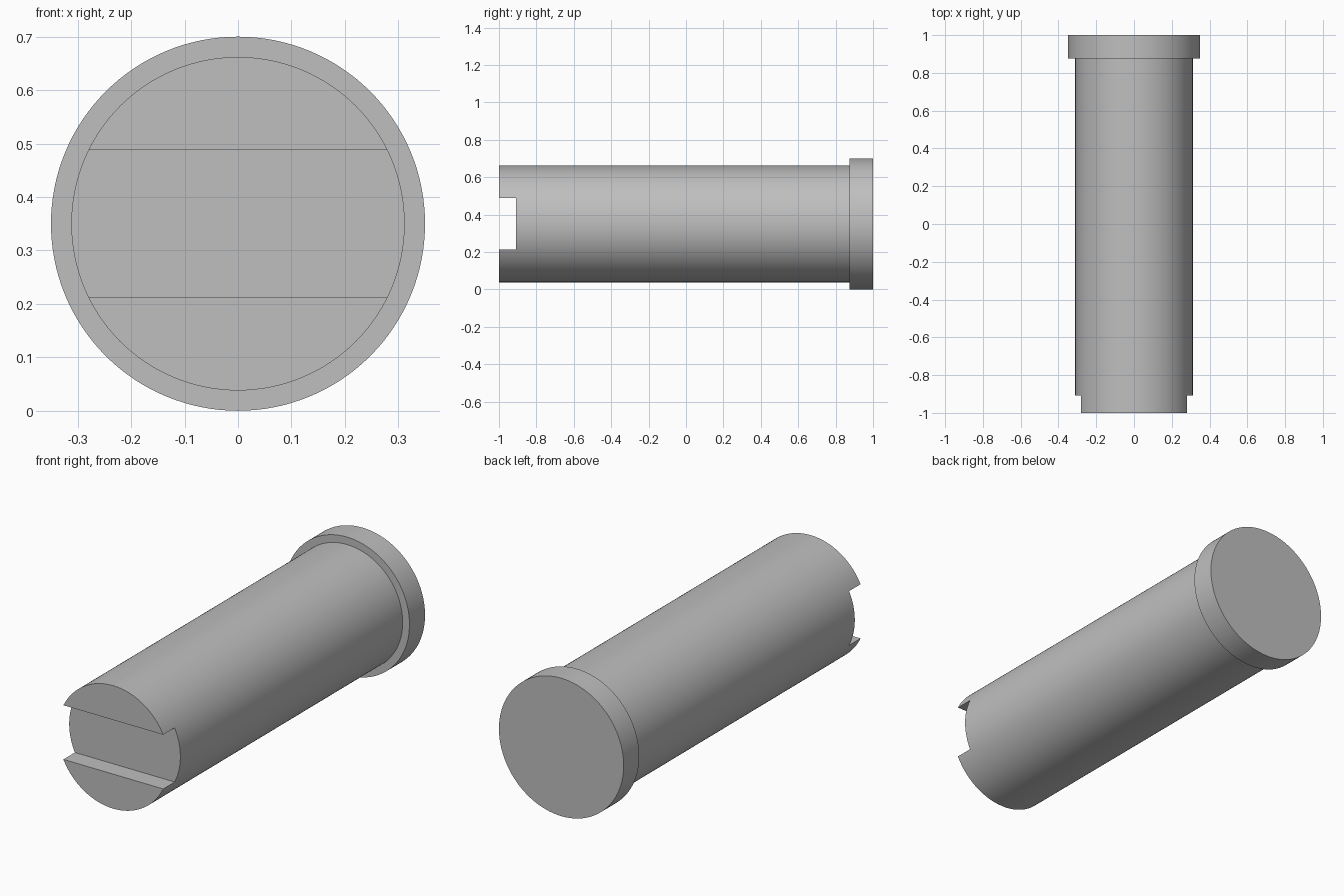
import bpy
import bmesh
from math import tau
from mathutils import Vector

cube = bpy.data.objects.get("Cube")
if cube:
    bpy.data.objects.remove(cube)

RADIUS, HEAD_RADIUS = 0.312, 0.35
HEAD_START = 0.875
SLOT_BOTTOM, SLOT_TOP, SLOT_END = 0.213, 0.488, -0.908
SEGMENTS = 128

# Plain grey metal
grey = bpy.data.materials.new("grey_metal")
grey.use_nodes = True
colour = (0.52, 0.52, 0.52, 1)
grey.diffuse_color = colour
grey.node_tree.nodes["Principled BSDF"].inputs["Base Color"].default_value = colour


def add_object(name, bm):
    bmesh.ops.recalc_face_normals(bm, faces=bm.faces)
    mesh = bpy.data.meshes.new(name)
    bm.to_mesh(mesh)
    bm.free()
    mesh.materials.append(grey)
    obj = bpy.data.objects.new(name, mesh)
    bpy.context.collection.objects.link(obj)
    return obj


# Shaft and wider head: one profile turned about the long axis
profile = [(RADIUS, -1), (RADIUS, HEAD_START), (HEAD_RADIUS, HEAD_START), (HEAD_RADIUS, 1)]
bm = bmesh.new()
verts = [bm.verts.new((0, y, HEAD_RADIUS + r)) for r, y in profile]
edges = [bm.edges.new(pair) for pair in zip(verts, verts[1:])]
bmesh.ops.spin(bm, geom=verts + edges, cent=(0, 0, HEAD_RADIUS), axis=(0, 1, 0),
               angle=tau, steps=SEGMENTS, use_merge=True)
bmesh.ops.remove_doubles(bm, verts=bm.verts, dist=0.0001)
bmesh.ops.holes_fill(bm, edges=[e for e in bm.edges if e.is_boundary], sides=0)
pin = add_object("slotted_pin", bm)

# Slot across the front end
bm = bmesh.new()
bmesh.ops.create_cube(bm, size=1)
depth = SLOT_END + 1.2
bmesh.ops.scale(bm, verts=bm.verts, vec=Vector((1, depth, SLOT_TOP - SLOT_BOTTOM)))
bmesh.ops.translate(bm, verts=bm.verts,
                    vec=Vector((0, SLOT_END - depth / 2, (SLOT_TOP + SLOT_BOTTOM) / 2)))
cutter = add_object("slot_cutter", bm)
cutter.hide_render = True

cut = pin.modifiers.new("slot", "BOOLEAN")
cut.operation = "DIFFERENCE"
cut.solver = "EXACT"
cut.object = cutter

bpy.ops.object.select_all(action="DESELECT")
pin.select_set(True)
bpy.context.view_layer.objects.active = pin
bpy.ops.object.modifier_apply(modifier=cut.name)
bpy.data.objects.remove(cutter)

# Round sides smooth, rims and slot crisp
bpy.ops.object.shade_smooth_by_angle(angle=0.5)
